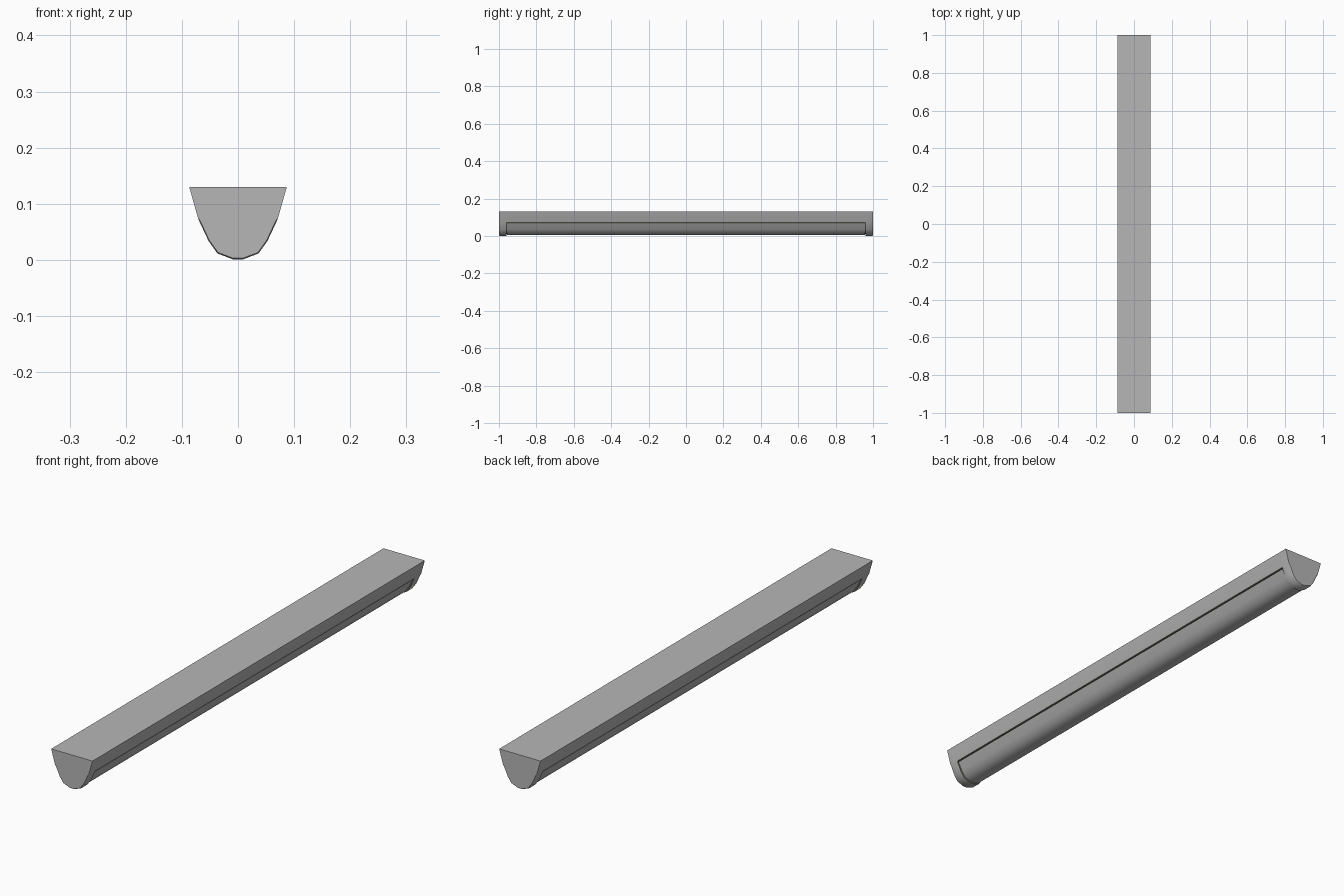
import bpy, bmesh

if "Cube" in bpy.data.objects:
    bpy.data.objects.remove(bpy.data.objects["Cube"])

LEDGE = 0.072
LOWER = [(0.0705, LEDGE), (0.0527, 0.034), (0.0366, 0.0115), (0.009, 0.001)]
TOP = [(0.087, 0.13), (0.0705, LEDGE)]


def material(name, rgb):
    m = bpy.data.materials.new(name)
    m.diffuse_color = (*rgb, 1)
    m.use_nodes = True
    m.node_tree.nodes["Principled BSDF"].inputs["Base Color"].default_value = m.diffuse_color
    return m


def lower_profile(k):
    # lower curve shrunk towards the middle of the ledge
    return [(x * (1 - k), LEDGE - (LEDGE - z) * (1 - k)) for x, z in LOWER]


def mirrored(half):
    return half + [(-x, z) for x, z in reversed(half)]


def loft(name, sections, mats, rule=None):
    bm = bmesh.new()
    rings = [[bm.verts.new((x, y, z)) for x, z in prof] for y, prof in sections]
    n = len(rings[0])
    for a, b in zip(rings, rings[1:]):
        for i in range(n):
            j = (i + 1) % n
            bm.faces.new((a[i], a[j], b[j], b[i]))
    bm.faces.new(rings[0])
    bm.faces.new(rings[-1])
    bmesh.ops.remove_doubles(bm, verts=bm.verts, dist=1e-5)
    bmesh.ops.recalc_face_normals(bm, faces=bm.faces)
    if rule:
        for f in bm.faces:
            f.material_index = rule(f)
    me = bpy.data.meshes.new(name)
    bm.to_mesh(me)
    bm.free()
    for m in mats:
        me.materials.append(m)
    ob = bpy.data.objects.new(name, me)
    bpy.context.collection.objects.link(ob)
    bpy.context.view_layer.objects.active = ob
    ob.select_set(True)
    bpy.ops.object.shade_smooth_by_angle(angle=0.65)
    ob.select_set(False)
    return ob


grey = material("housing grey", (0.47, 0.47, 0.47))
pale = material("diffuser grey", (0.47, 0.47, 0.47))
olive = material("groove olive", (0.2, 0.19, 0.13))

# Housing: hood with full-profile end caps and a recessed core between them
steps = [(-1, 0.03), (-0.997, 0), (-0.96, 0), (-0.96, 0.12),
         (0.96, 0.12), (0.96, 0), (0.997, 0), (1, 0.03)]
loft("housing", [(y, mirrored(TOP + lower_profile(k))) for y, k in steps],
     [grey, olive],
     lambda f: int(abs(f.calc_center_median().y) < 0.961
                   and f.calc_center_median().z < LEDGE + 0.001))

# Diffuser: smooth curved cover set into the housing, leaving a fine groove
cover = [(x, min(z, LEDGE - 0.004)) for x, z in lower_profile(0.05)]
loft("diffuser", [(-0.957, mirrored(cover)), (0.957, mirrored(cover))], [pale])
